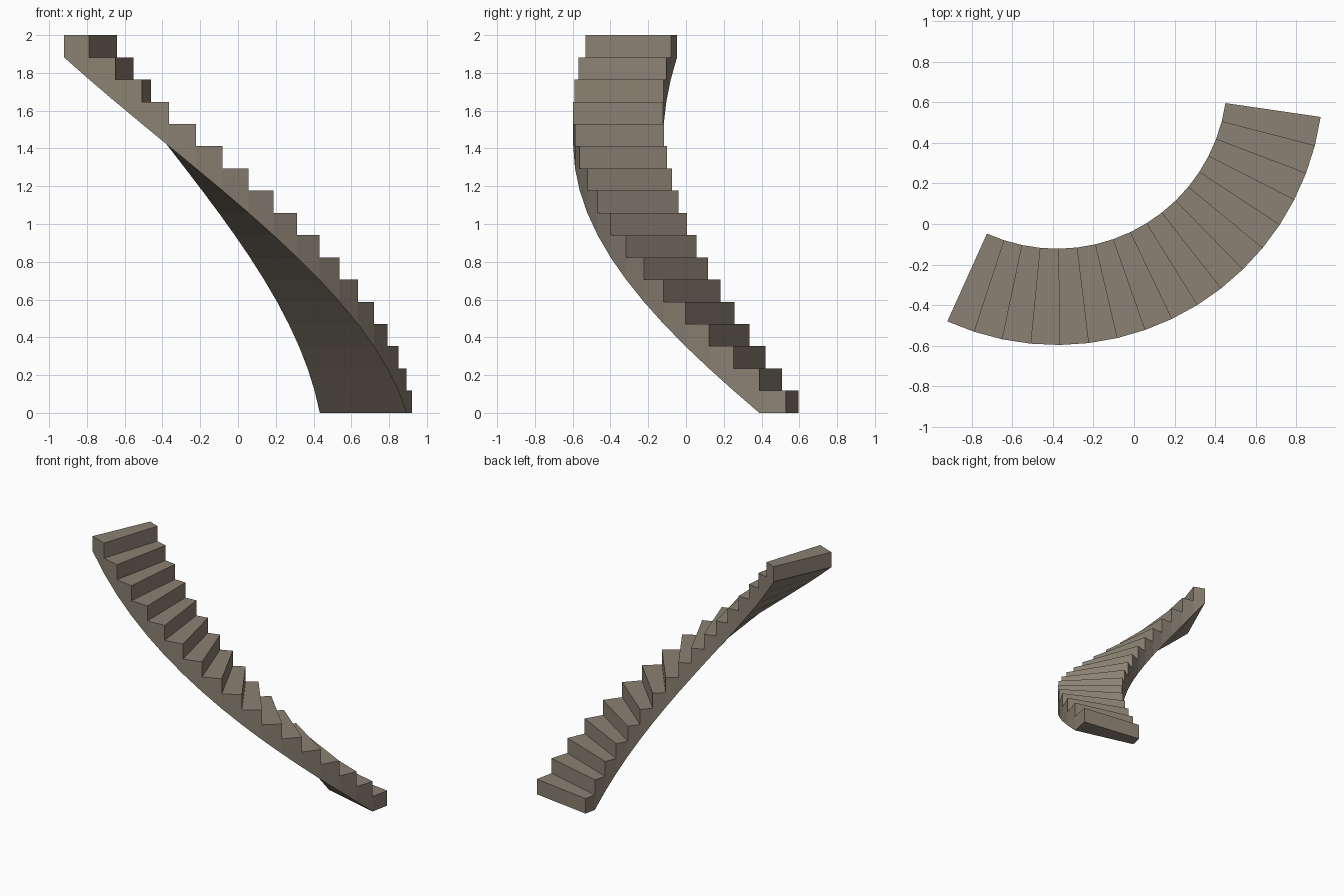
import bpy, bmesh
from math import radians, cos, sin

if "Cube" in bpy.data.objects:
    bpy.data.objects.remove(bpy.data.objects["Cube"])

STEPS = 17
RISE = 2.0 / STEPS
CX, CY = -0.380, 0.718
R_IN, R_OUT = 0.84, 1.315
A0, A1 = radians(-8.3), radians(-114.3)

bm = bmesh.new()


def ring(k, level):
    """Inner and outer vertex on radial line k at a height in risers."""
    a = A0 + (A1 - A0) * k / STEPS
    return [bm.verts.new((CX + r * cos(a), CY + r * sin(a), level * RISE))
            for r in (R_IN, R_OUT)]


# radial lines: soffit edge, riser foot, riser top
soffit = [ring(k, max(0, k - 1)) for k in range(STEPS + 1)]
foot = [soffit[0]] + [ring(k, k) for k in range(1, STEPS + 1)]
nose = [ring(k, k + 1) for k in range(STEPS)]


def strip(a, b):
    bm.faces.new((a[0], a[1], b[1], b[0]))


for k in range(STEPS):
    strip(foot[k], nose[k])              # riser
    strip(nose[k], foot[k + 1])          # tread
    strip(soffit[k + 1], soffit[k])      # sloping underside
    for s in (0, 1):                     # inner and outer stringer faces
        loop = [soffit[k][s], soffit[k + 1][s], foot[k + 1][s], nose[k][s]]
        if k:
            loop.append(foot[k][s])
        bm.faces.new(loop)
strip(foot[STEPS], soffit[STEPS])        # upper end face

bmesh.ops.recalc_face_normals(bm, faces=bm.faces[:])
mesh = bpy.data.meshes.new("curved_staircase")
bm.to_mesh(mesh)
bm.free()
stair = bpy.data.objects.new("curved_staircase", mesh)
bpy.context.collection.objects.link(stair)

# warm stone colour
mat = bpy.data.materials.new("stone")
mat.diffuse_color = (0.26, 0.22, 0.17, 1)
mat.use_nodes = True
mat.node_tree.nodes["Principled BSDF"].inputs["Base Color"].default_value = mat.diffuse_color
mesh.materials.append(mat)
